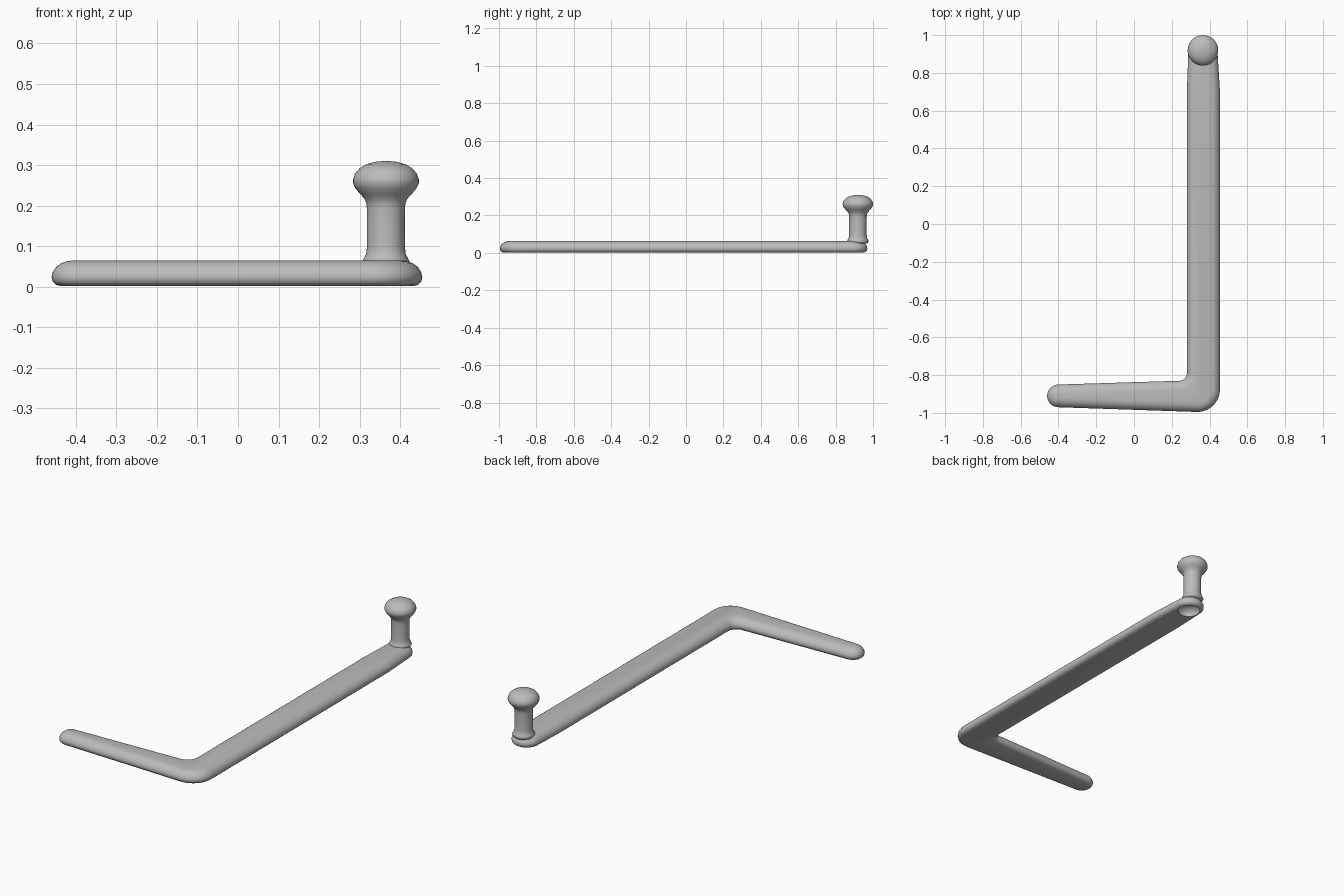
import bpy
import bmesh
from math import radians, cos, sin, tau

cube = bpy.data.objects.get("Cube")
if cube:
    bpy.data.objects.remove(cube, do_unlink=True)

grey = bpy.data.materials.new("plain grey")
grey.use_nodes = True
colour = (0.5, 0.5, 0.5, 1)
grey.diffuse_color = colour
grey.node_tree.nodes["Principled BSDF"].inputs["Base Color"].default_value = colour


def loft(name, rings, angle=60):
    """Skin a stack of closed rings and cap both ends."""
    bm = bmesh.new()
    loops = [[bm.verts.new(p) for p in ring] for ring in rings]
    n = len(loops[0])
    for low, high in zip(loops, loops[1:]):
        for i in range(n):
            j = (i + 1) % n
            bm.faces.new((low[i], low[j], high[j], high[i]))
    bm.faces.new(loops[0][::-1])
    bm.faces.new(loops[-1])
    bmesh.ops.recalc_face_normals(bm, faces=bm.faces)
    mesh = bpy.data.meshes.new(name)
    bm.to_mesh(mesh)
    bm.free()
    mesh.materials.append(grey)
    obj = bpy.data.objects.new(name, mesh)
    bpy.context.collection.objects.link(obj)
    shade(obj, angle)
    return obj


def shade(obj, angle):
    bpy.ops.object.select_all(action="DESELECT")
    obj.select_set(True)
    bpy.context.view_layer.objects.active = obj
    bpy.ops.object.shade_smooth_by_angle(angle=radians(angle))


def circle(x, y, z, r, n=40):
    return [(x + r * cos(tau * i / n), y + r * sin(tau * i / n), z) for i in range(n)]


# L-shaped bar outline: centre, radius, start angle, end angle, inset sign
ARCS = [
    (-0.40, -0.91, 0.06, 92, 268, -1),     # arm tip
    (0.335, -0.875, 0.12, 268, 360, -1),   # outer elbow
    (0.335, 0.70, 0.12, 0, 3, -1),         # start of taper
    (0.365, 0.892, 0.078, 3, 177, -1),     # post end
    (0.40, 0.70, 0.12, 177, 180, -1),      # start of taper
    (0.24, -0.79, 0.04, 0, -88, 1),        # inner elbow
]


def outline(inset, z, steps=16):
    pts = []
    for cx, cy, r, a0, a1, sign in ARCS:
        r += sign * inset
        for i in range(steps + 1):
            a = radians(a0 + (a1 - a0) * i / steps)
            pts.append((cx + r * cos(a), cy + r * sin(a), z))
    return pts


EDGE = [(0.026, 0.001), (0.012, 0.004), (0.003, 0.012), (0, 0.024), (0.003, 0.036),
        (0.011, 0.048), (0.024, 0.058), (0.036, 0.062), (0.048, 0.064)]
bar = loft("bent_bar", [outline(d, z) for d, z in EDGE])

# Round hollow under the post end
cutter = loft("hollow_cutter", [circle(0.365, 0.89, z, r) for z, r in
              [(-0.02, 0.06), (0.015, 0.058), (0.03, 0.048), (0.04, 0.03), (0.044, 0.01)]])
cutter.hide_render = True
cut = bar.modifiers.new("hollow", "BOOLEAN")
cut.operation = "DIFFERENCE"
cut.object = cutter
bpy.context.view_layer.objects.active = bar
bpy.ops.object.modifier_apply(modifier=cut.name)
bpy.data.objects.remove(cutter, do_unlink=True)
shade(bar, 50)

# Upright post with flared foot and mushroom knob
POST = [(0.05, 0.05), (0.058, 0.062), (0.054, 0.071), (0.049, 0.08), (0.047, 0.095),
        (0.047, 0.19), (0.048, 0.205), (0.053, 0.217), (0.064, 0.229), (0.075, 0.242),
        (0.081, 0.255), (0.081, 0.265), (0.076, 0.279), (0.065, 0.292), (0.048, 0.302),
        (0.026, 0.308), (0.006, 0.31)]
loft("knob_post", [circle(0.365, 0.919, z, r) for r, z in POST])
